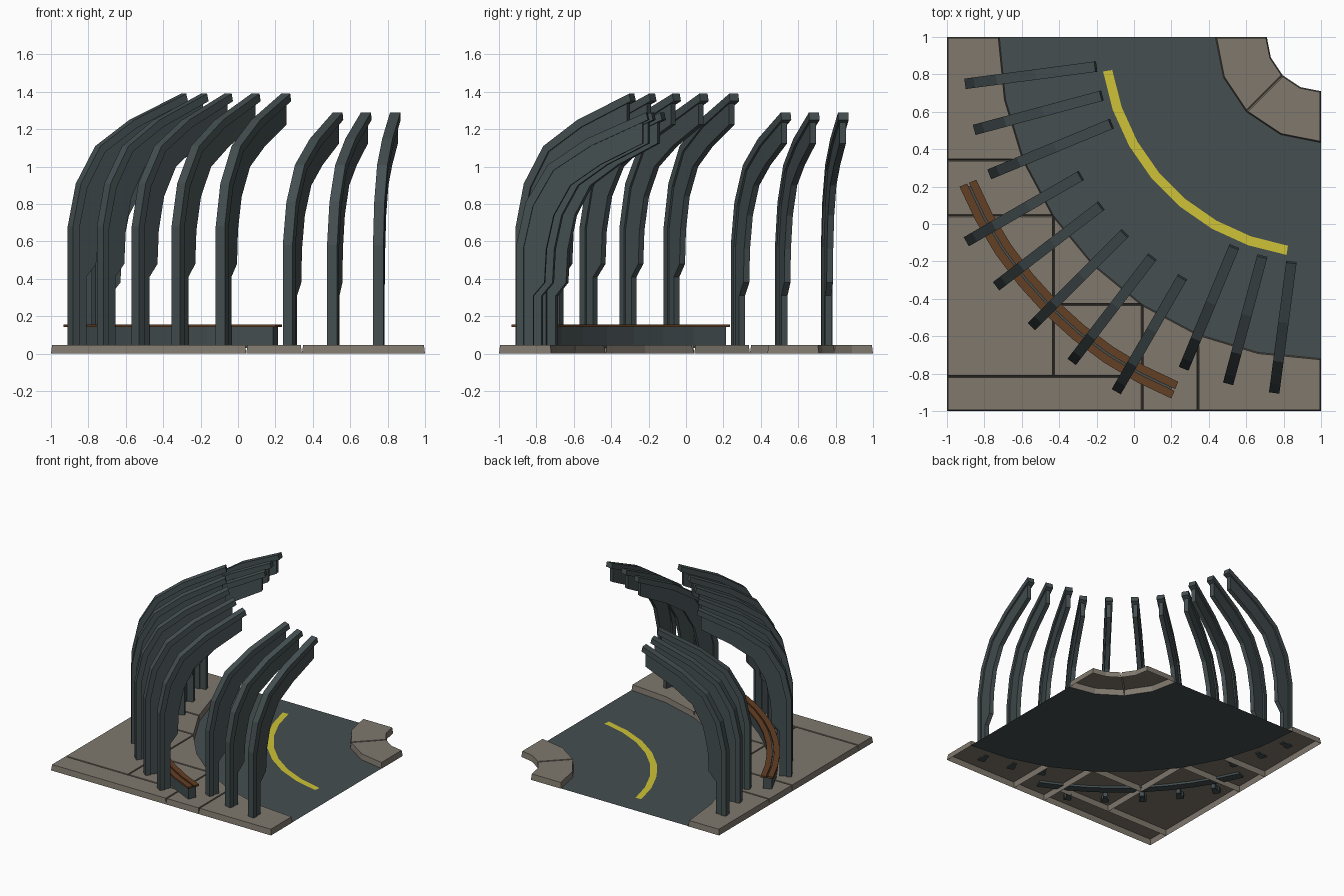
import bpy, bmesh, math

if "Cube" in bpy.data.objects:
    bpy.data.objects.remove(bpy.data.objects["Cube"])


def material(name, rgb):
    m = bpy.data.materials.new(name)
    m.diffuse_color = (*rgb, 1)
    m.use_nodes = True
    m.node_tree.nodes["Principled BSDF"].inputs["Base Color"].default_value = m.diffuse_color
    return m


SLATE = material("slate", (0.058, 0.077, 0.081))
STONE = material("stone", (0.215, 0.190, 0.155))
WOOD = material("wood", (0.125, 0.050, 0.017))
YELLOW = material("line_yellow", (0.62, 0.54, 0.038))


def finish(bm, name, mat):
    me = bpy.data.meshes.new(name)
    bm.to_mesh(me)
    bm.free()
    me.materials.append(mat)
    ob = bpy.data.objects.new(name, me)
    bpy.context.collection.objects.link(ob)
    return ob


def polar(r, deg):
    """Point on an arc about the corner (1, 1); 0 deg points to -x, 90 to -y."""
    a = math.radians(deg)
    return (1 - r * math.cos(a), 1 - r * math.sin(a))


def flat_face(bm, pts, z):
    f = bm.faces.new([bm.verts.new((x, y, z)) for x, y in pts])
    f.normal_update()
    if f.normal.z < 0:
        f.normal_flip()
    return f


def sweep(bm, loops):
    """Join equal-length closed loops into a capped solid."""
    rings = [[bm.verts.new(p) for p in loop] for loop in loops]
    n = len(rings[0])
    for a, b in zip(rings, rings[1:]):
        for i in range(n):
            j = (i + 1) % n
            bm.faces.new((a[i], a[j], b[j], b[i]))
    bm.faces.new(rings[0])
    bm.faces.new(rings[-1])
    bmesh.ops.recalc_face_normals(bm, faces=bm.faces)


def tile(name, pts, height=0.047):
    """Paving slab: slightly tapered walls, open underneath."""
    bm = bmesh.new()
    f = flat_face(bm, pts, 0)
    bmesh.ops.inset_individual(bm, faces=[f], thickness=0.006, use_even_offset=True)
    for v in f.verts:
        v.co.z = height
    finish(bm, name, STONE)


def arc_block(name, r0, r1, z0, z1, a0, a1, n, mat):
    bm = bmesh.new()
    loops = []
    for i in range(n + 1):
        a = a0 + (a1 - a0) * i / n
        loops.append([(*polar(r, a), z) for r, z in ((r0, z0), (r1, z0), (r1, z1), (r0, z1))])
    sweep(bm, loops)
    finish(bm, name, mat)


# Road: curved sheet between outer and inner kerb
outer = [polar(1.72, 11.25 * k) for k in range(9)]
inner = [polar(0.565, 22.5 * k) for k in range(5)]
bm = bmesh.new()
flat_face(bm, outer + inner[::-1], 0.002)
finish(bm, "road", SLATE)

# Yellow centre line
bm = bmesh.new()
angles = [9 + 72 * i / 7 for i in range(8)]
for a, b in zip(angles, angles[1:]):
    flat_face(bm, [polar(1.13, a), polar(1.18, a), polar(1.18, b), polar(1.13, b)], 0.005)
finish(bm, "centre_line", YELLOW)

# Outer paving slabs, their joints meet the corners of the road edge
P = outer
ya, yb = P[2][1], P[3][1]
xc, xd = P[3][0], P[6][0]
yc, xb = P[5][1], P[5][0]
ys = -0.815
tile("slab_back", [(-1, ya), P[2], P[1], P[0], (-1, 1)])
tile("slab_left", [(-1, yb), P[3], P[2], (-1, ya)])
tile("slab_big", [(-1, ys), (xc, ys), P[3], (-1, yb)])
tile("slab_wedge", [(xc, yc), P[5], P[4], P[3]])
tile("slab_middle", [(xc, ys), (xb, ys), P[5], (xc, yc)])
tile("slab_front", [(-1, -1), (xb, -1), (xb, ys), (-1, ys)])
tile("slab_narrow", [(xb, -1), (xd, -1), P[6], P[5]])
tile("slab_right", [(xd, -1), (1, -1), P[8], P[7], P[6]])

# Inner corner slabs
tip = [polar(0.29, 22.5 * k) for k in range(5)]
for s in (0, 2):
    tile("inner_slab", inner[s:s + 3] + tip[s:s + 3][::-1])

# Bench: plinth with two curved planks
arc_block("bench_plinth", 2.010, 2.078, 0.03, 0.142, 23, 67, 8, SLATE)
arc_block("bench_plank_inner", 1.995, 2.038, 0.142, 0.156, 22.5, 67.5, 8, WOOD)
arc_block("bench_plank_outer", 2.048, 2.092, 0.142, 0.156, 22.5, 67.5, 8, WOOD)

# Ribs: T-section, (inward offset, height) paths for outer edge, flange back, web edge
OUT = [(0, 0), (0, .41), (0, .48), (0, .68), (.05, .91), (.17, 1.11), (.38, 1.25), (.70, 1.39)]
MID = [(.04, 0), (.04, .41), (.04, .48), (.04, .67), (.09, .89), (.20, 1.08), (.40, 1.21), (.71, 1.35)]
MID_WEB = MID[:-1] + [(.68, 1.338)]
INN = [(.09, 0), (.09, .41), (.15, .48), (.16, .66), (.20, .84), (.29, 1.0), (.45, 1.11), (.68, 1.225)]


def rib(name, deg, radius, lift, base):
    a = math.radians(deg)
    tx, ty = math.sin(a), -math.cos(a)
    bm = bmesh.new()

    def at(p, side):
        x, y = polar(radius - p[0], deg)
        return (x + tx * side, y + ty * side, max(base, p[1] + lift))

    for front, back, w in ((OUT, MID, 0.028), (MID_WEB, INN, 0.017)):
        sweep(bm, [[at(p, -w), at(p, w), at(q, w), at(q, -w)] for p, q in zip(front, back)])
    finish(bm, name, SLATE)


for k in range(1, 12):
    if 4 <= k <= 8:
        rib("tall_rib", 7.5 * k, 2.19, 0, 0.01)
    else:
        rib("short_rib", 7.5 * k, 1.92, -0.1, 0.04)
